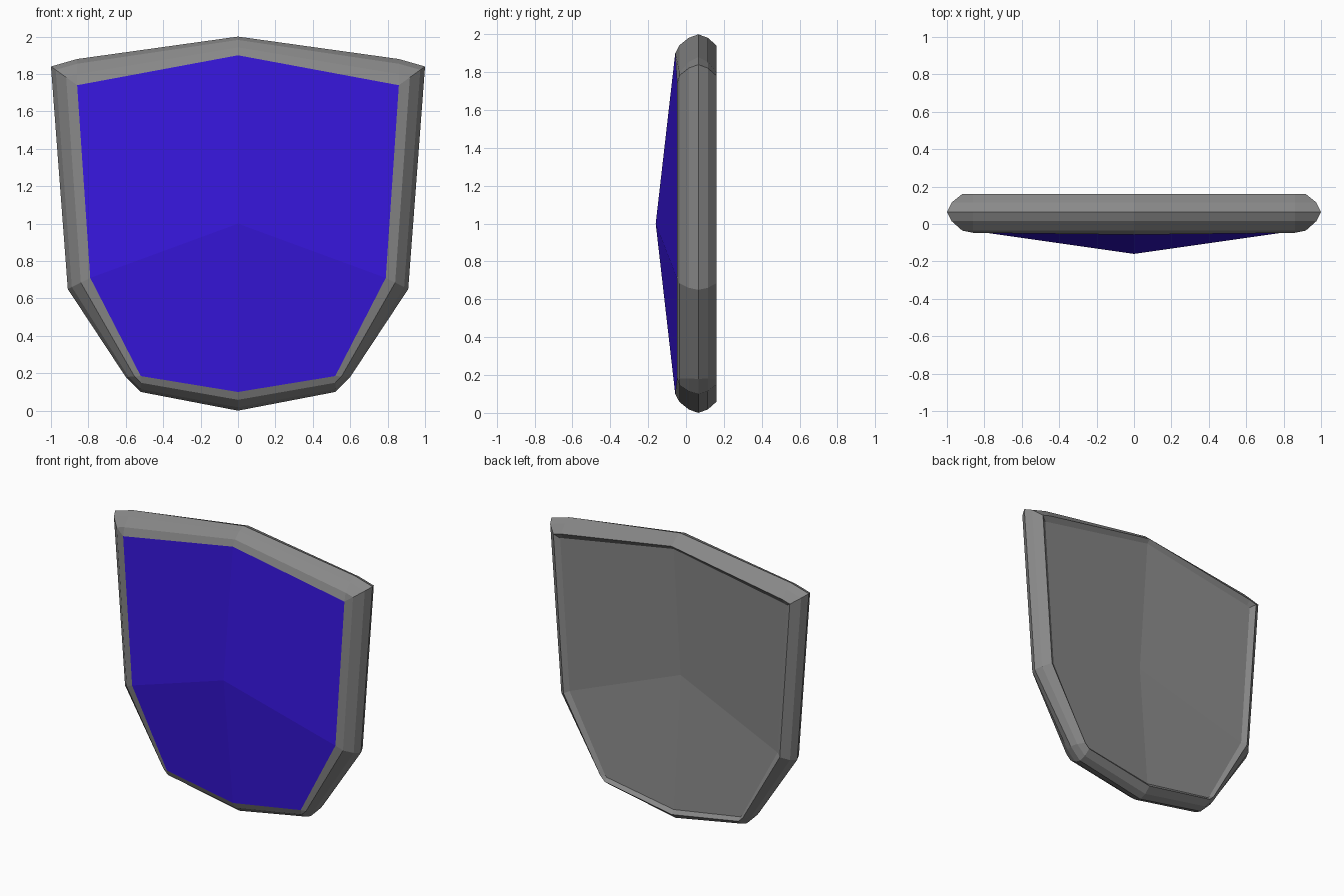
import bpy
import bmesh

if "Cube" in bpy.data.objects:
    bpy.data.objects.remove(bpy.data.objects["Cube"])

# Right half of the outline, top to bottom, at the rim's outer and inner edges
OUTER = [(0, 2.0), (0.86, 1.88), (1.0, 1.84), (0.91, 0.65), (0.60, 0.18), (0.52, 0.10), (0, 0.0)]
INNER = [(0, 1.9), (0.86, 1.74), (0.86, 1.74), (0.79, 0.71), (0.52, 0.185), (0.52, 0.185), (0, 0.10)]

# Rim cross-section, front to back: (y, blend from inner to outer outline)
SECTION = [(-0.047, 0), (-0.035, 0.42), (0.015, 0.82), (0.065, 1),
           (0.115, 0.82), (0.16, 0.42), (0.138, 0.15)]


def ring(y, t):
    """Full mirrored outline at depth y, blended between inner and outer."""
    half = [(a[0] + (b[0] - a[0]) * t, y - (0.01 if t == 0 and a[0] == 0 else 0),
             a[1] + (b[1] - a[1]) * t) for a, b in zip(INNER, OUTER)]
    return half + [(-x, yy, z) for x, yy, z in half[-2:0:-1]]


def finish(name, bm, material):
    bmesh.ops.remove_doubles(bm, verts=bm.verts, dist=0.0005)
    mesh = bpy.data.meshes.new(name)
    bm.to_mesh(mesh)
    bm.free()
    mesh.materials.append(material)
    obj = bpy.data.objects.new(name, mesh)
    bpy.context.collection.objects.link(obj)


def dished_panel(name, outline, centre, forward, material):
    """Four flat facets meeting at a central point, two above and two below."""
    bm = bmesh.new()
    c = bm.verts.new(centre)
    vs = [bm.verts.new(p) for p in outline]
    vs.append(vs[0])
    for start, end in ((0, 3), (3, 6), (6, 9), (9, 12)):
        loop = [c] + vs[start:end + 1]
        bm.faces.new(loop[::-1] if forward else loop)
    finish(name, bm, material)


def paint(name, colour):
    mat = bpy.data.materials.new(name)
    mat.diffuse_color = (*colour, 1)
    mat.use_nodes = True
    mat.node_tree.nodes["Principled BSDF"].inputs["Base Color"].default_value = mat.diffuse_color
    return mat


grey = paint("dark_grey", (0.25, 0.25, 0.25))
blue = paint("blue_paint", (0.038, 0.008, 0.72))

# Rim: faceted loft around the outline
bm = bmesh.new()
rings = [[bm.verts.new(p) for p in ring(y, t)] for y, t in SECTION]
for a, b in zip(rings, rings[1:]):
    n = len(a)
    for i in range(n):
        j = (i + 1) % n
        bm.faces.new((a[i], a[j], b[j], b[i]))
finish("shield_rim", bm, grey)

# Blue front face, raised to a central point
dished_panel("front_panel", ring(*SECTION[0]), (0, -0.16, 1.0), True, blue)

# Hollow grey back
dished_panel("back_panel", ring(*SECTION[-1]), (0, 0.06, 1.0), False, grey)
